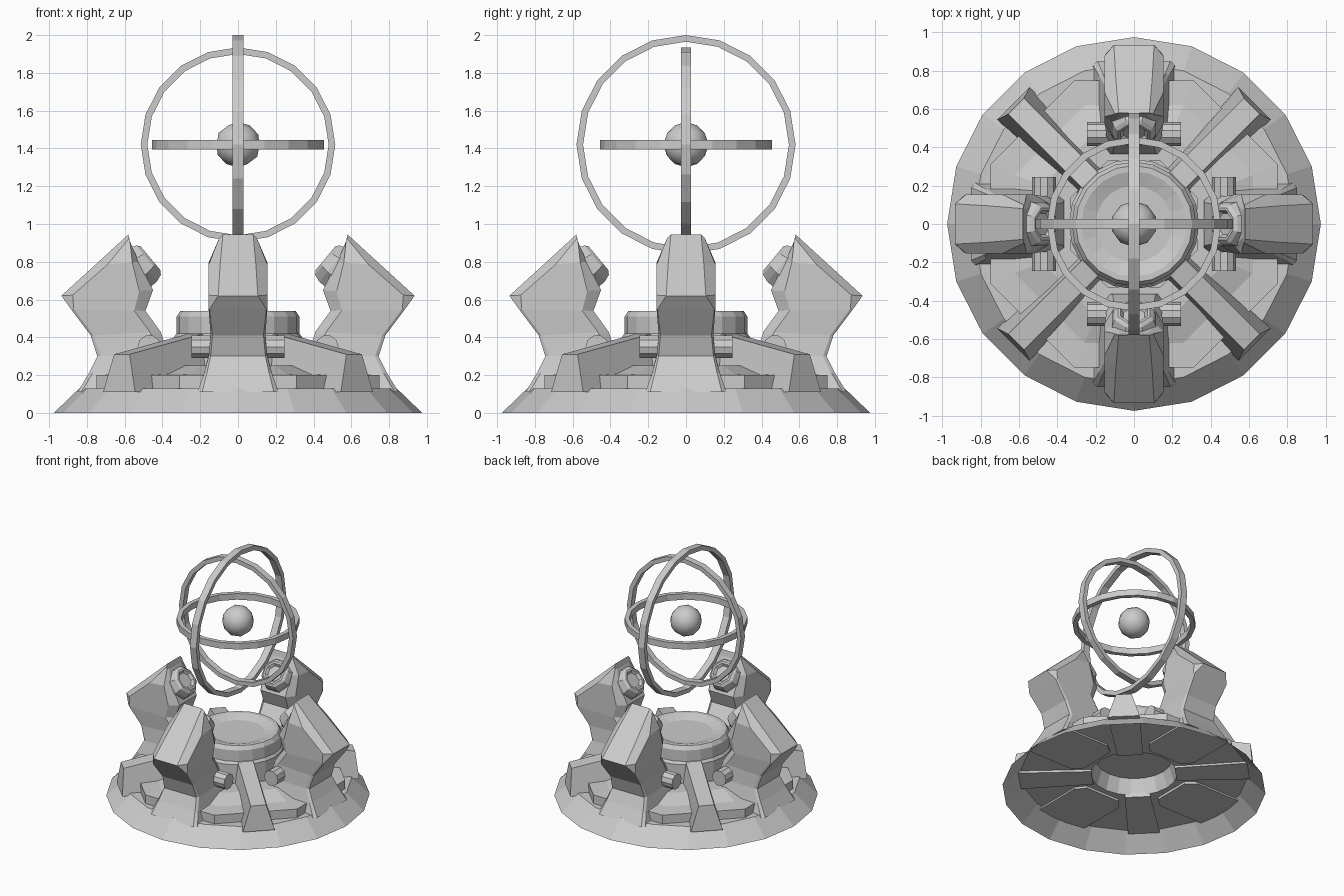
import bpy, bmesh, math
from mathutils import Matrix, Vector

if "Cube" in bpy.data.objects:
    bpy.data.objects.remove(bpy.data.objects["Cube"])

grey = bpy.data.materials.new("light_grey")
grey.diffuse_color = (0.6, 0.6, 0.6, 1)
grey.use_nodes = True
grey.node_tree.nodes["Principled BSDF"].inputs["Base Color"].default_value = grey.diffuse_color


def add_object(name, verts, faces, turn=0.0):
    mesh = bpy.data.meshes.new(name)
    mesh.from_pydata(verts, [], faces)
    bm = bmesh.new()
    bm.from_mesh(mesh)
    bmesh.ops.recalc_face_normals(bm, faces=bm.faces)
    bm.to_mesh(mesh)
    bm.free()
    mesh.transform(Matrix.Rotation(turn, 4, 'Z'))
    mesh.materials.append(grey)
    obj = bpy.data.objects.new(name, mesh)
    bpy.context.collection.objects.link(obj)
    return obj


def loft(name, rings, caps=True, closed=False, turn=0.0):
    """Bridge equal-length rings of points."""
    n = len(rings[0])
    verts = [p for r in rings for p in r]
    faces = []
    count = len(rings)
    for k in range(count if closed else count - 1):
        a, b = k * n, ((k + 1) % count) * n
        faces += [(a + i, a + (i + 1) % n, b + (i + 1) % n, b + i) for i in range(n)]
    if caps and not closed:
        faces += [tuple(range(n)), tuple(range((count - 1) * n, count * n))]
    return add_object(name, verts, faces, turn)


def lathe(name, profile, sides, matrix=Matrix(), phase=0.0, caps=False, closed=False, turn=0.0):
    """Spin (radius, height) points about local z."""
    rings = []
    for r, z in profile:
        angles = [phase + 2 * math.pi * i / sides for i in range(sides)]
        rings.append([matrix @ Vector((r * math.cos(a), r * math.sin(a), z)) for a in angles])
    return loft(name, rings, caps, closed, turn)


def aim(pos, direction):
    q = Vector(direction).to_track_quat('Z', 'Y')
    return Matrix.Translation(pos) @ q.to_matrix().to_4x4()


# Base skirt, open underneath, with a flat ring on top
lathe("base_skirt", [(0.975, 0), (0.84, 0.13), (0.32, 0.13)], 20)

# Raised octagonal deck
k = 1 / math.cos(math.pi / 8)
lathe("octagon_deck", [(0.75 * k, 0.13), (0.75 * k, 0.2), (0.62 * k, 0.205),
                       (0.48 * k, 0.25), (0.33 * k, 0.25)], 8, phase=math.pi / 8)

# Central pedestal with a dished top and hollow underside
lathe("pedestal", [(0.28, 0.25), (0.32, 0.13), (0.34, 0.13), (0.34, 0.40), (0.325, 0.42),
                   (0.325, 0.51), (0.305, 0.54), (0.275, 0.54), (0.2, 0.515)], 20, caps=True)


# Leg sections: inner x, z; outer x, z; side half-width; outer half-width; chamfer depth
sections = [
    (0.36, 0.11, 0.85, 0.11, 0.215, 0.19, 0.02),
    (0.36, 0.21, 0.79, 0.21, 0.18, 0.165, 0.02),
    (0.37, 0.31, 0.745, 0.30, 0.155, 0.145, 0.02),
    (0.41, 0.43, 0.78, 0.41, 0.145, 0.135, 0.015),
    (0.49, 0.54, 0.885, 0.55, 0.155, 0.15, 0.015),
    (0.45, 0.65, 0.935, 0.62, 0.155, 0.105, 0.06),
    (0.525, 0.80, 0.76, 0.78, 0.155, 0.095, 0.07),
    (0.57, 0.90, 0.58, 0.945, 0.10, 0.08, 0.02),
]


def leg_ring(s):
    xi, zi, xo, zo, hw, ho, c = s
    d = (Vector((xo, 0, zo)) - Vector((xi, 0, zi)))
    m = Vector((xo, 0, zo)) - d.normalized() * c
    half = [(xi, hw * 0.72, zi), (xi + d.x * 0.15, hw, zi + d.z * 0.15), (m.x, hw, m.z), (xo, ho, zo)]
    return [Vector(p) for p in half] + [Vector((x, -y, z)) for x, y, z in reversed(half)]


for i in range(4):
    turn = i * math.pi / 2
    # Leg with a tilted projector head
    loft("projector_leg", [leg_ring(s) for s in sections], turn=turn)
    # Nozzle with a recessed face
    lathe("nozzle", [(0.125, -0.07), (0.125, 0.02), (0.11, 0.06), (0.09, 0.075),
                     (0.075, 0.075), (0.06, 0.055)], 8,
          aim((0.52, 0, 0.77), (-0.77, 0, 0.64)), math.pi / 8, caps=True, turn=turn)
    # Hinge pin through the leg
    lathe("hinge_pin", [(0.062, -0.245), (0.062, 0.245)], 10,
          aim((0.47, 0, 0.35), (0, 1, 0)), caps=True, turn=turn)
    # Diagonal sloping strut: radius, top z, top half-width, bottom half-width
    ends = []
    for r, top, wt, wb, foot in [(0.31, 0.42, 0.058, 0.095, 0.0), (0.87, 0.31, 0.058, 0.12, 0.02)]:
        ends.append([(r, -wt, top), (r, wt, top), (r + foot, wb, 0.11), (r + foot, -wb, 0.11)])
    loft("diagonal_strut", ends, turn=turn + math.pi / 4)


# Three crossed rings around the sphere
def hoop(name, outer, inner, half, axis):
    lathe(name, [(outer, -half), (outer, half), (inner, half), (inner, -half)], 20,
          aim((0, 0, 1.42), axis), closed=True)


hoop("side_hoop", 0.58, 0.545, 0.028, (1, 0, 0))
hoop("front_hoop", 0.515, 0.48, 0.026, (0, 1, 0))
hoop("level_hoop", 0.455, 0.42, 0.025, (0, 0, 1))

# Floating sphere
bpy.ops.mesh.primitive_ico_sphere_add(subdivisions=2, radius=0.12, location=(0, 0, 1.42))
ball = bpy.context.object
ball.name = "floating_sphere"
ball.data.materials.append(grey)
bpy.ops.object.shade_smooth()
